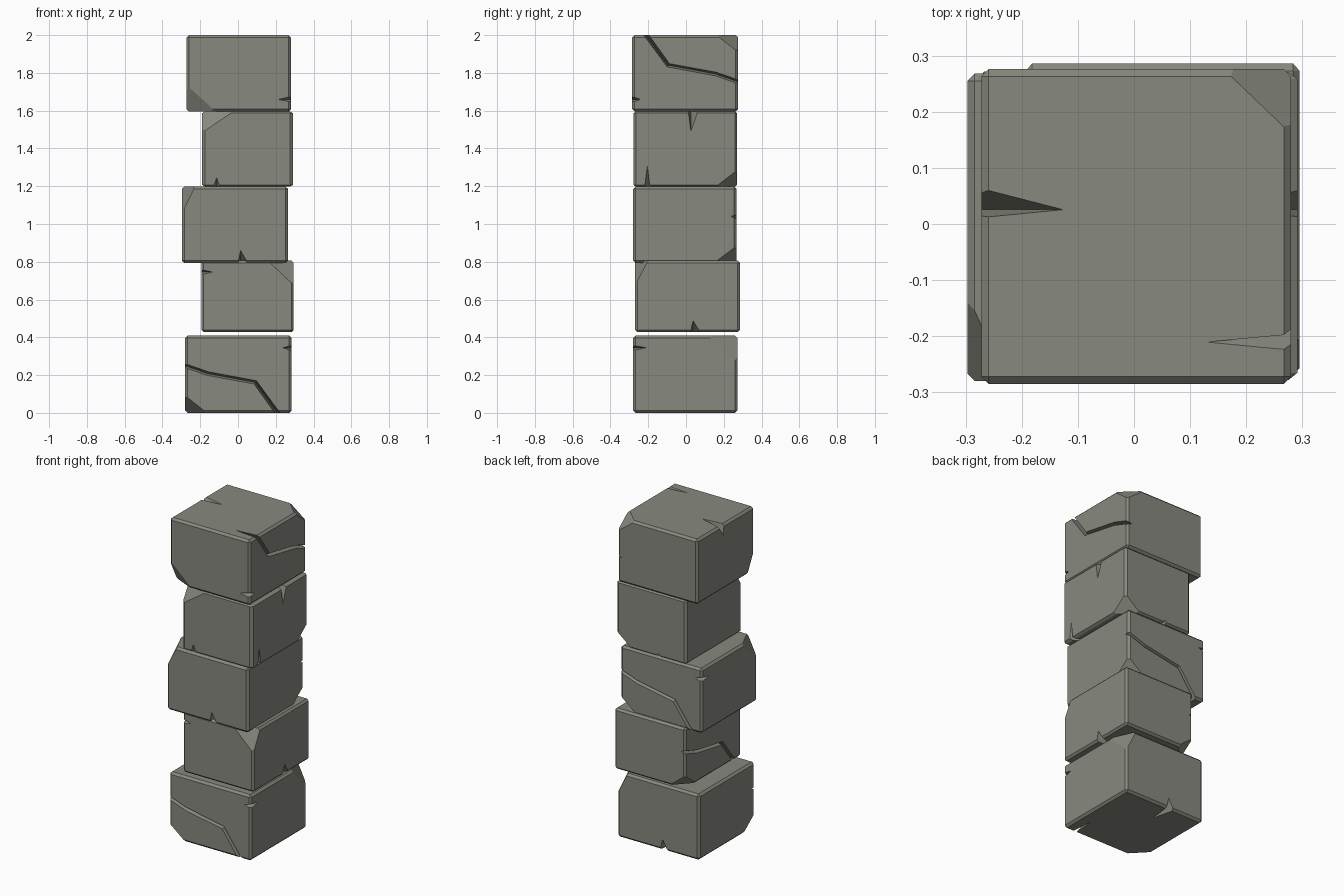
import bpy, bmesh
from mathutils import Vector, Matrix

if "Cube" in bpy.data.objects:
    bpy.data.objects.remove(bpy.data.objects["Cube"])

SIZE = Vector((0.56, 0.55, 0.405))
HX, HY, HZ = SIZE / 2


def to_object(name, bm):
    mesh = bpy.data.meshes.new(name)
    bm.to_mesh(mesh)
    bm.free()
    obj = bpy.data.objects.new(name, mesh)
    bpy.context.collection.objects.link(obj)
    return obj


def chop_corner(bm, signs, cuts):
    """Slice off a box corner, given the cut length along each edge."""
    corner = Vector(s * h for s, h in zip(signs, (HX, HY, HZ)))
    normal = Vector(s / c for s, c in zip(signs, cuts)).normalized()
    point = corner - Vector((signs[0] * cuts[0], 0, 0))
    geom = bm.verts[:] + bm.edges[:] + bm.faces[:]
    res = bmesh.ops.bisect_plane(bm, geom=geom, plane_co=point, plane_no=normal, clear_outer=True)
    edges = [e for e in res["geom_cut"] if isinstance(e, bmesh.types.BMEdge)]
    bmesh.ops.edgeloop_fill(bm, edges=edges)


def wedge(bm, points, outward):
    """Chip shape: two points on an edge and one tip on each side."""
    verts = [bm.verts.new(Vector(p) + Vector(outward)) for p in points]
    for i in range(4):
        bm.faces.new([v for j, v in enumerate(verts) if j != i])


def crack(bm, path):
    """V-shaped groove across the front; path holds x, z, depth."""
    rings = []
    for i, (x, z, depth) in enumerate(path):
        a, b = path[max(i - 1, 0)], path[min(i + 1, len(path) - 1)]
        d = Vector((b[0] - a[0], b[1] - a[1])).normalized() * 0.012
        y = -HY - 0.006
        rings.append([bm.verts.new(p) for p in (
            (x - d.y, y, z + d.x), (x + d.y, y, z - d.x), (x, -HY + depth, z))])
    for r, s in zip(rings, rings[1:]):
        for i in range(3):
            j = (i + 1) % 3
            bm.faces.new((r[i], r[j], s[j], s[i]))
    bm.faces.new(rings[0])
    bm.faces.new(rings[-1])


# Base stone: bevelled box with two broken corners
bm = bmesh.new()
bmesh.ops.create_cube(bm, size=1)
bmesh.ops.scale(bm, vec=SIZE, verts=bm.verts)
bmesh.ops.bevel(bm, geom=bm.edges[:], offset=0.013, segments=1, profile=0.5, affect='EDGES')
chop_corner(bm, (-1, -1, -1), (0.115, 0.12, 0.09))
chop_corner(bm, (1, 1, 1), (0.07, 0.155, 0.14))
bmesh.ops.recalc_face_normals(bm, faces=bm.faces[:])
stone = to_object("base_stone", bm)

# Chips and the crack
bm = bmesh.new()
wedge(bm, [(-0.07, HY, -HZ), (-0.015, HY, -HZ), (-0.03, HY, -HZ + 0.07), (-0.03, HY - 0.155, -HZ)],
      (0, 0.003, -0.003))
wedge(bm, [(HX, -HY, 0.153), (HX, -HY, 0.121), (HX - 0.05, -HY, 0.138), (HX, -HY + 0.075, 0.138)],
      (0.003, -0.003, 0))
crack(bm, [(-0.31, 0.055, 0.03), (-0.16, 0.003, 0.03), (0.09, -0.043, 0.035), (0.215, -0.215, 0.155)])
bmesh.ops.recalc_face_normals(bm, faces=bm.faces[:])
cutter = to_object("stone_cutter", bm)
cutter.hide_render = True

mod = stone.modifiers.new("chips", 'BOOLEAN')
mod.operation, mod.solver, mod.object = 'DIFFERENCE', 'EXACT', cutter
deps = bpy.context.evaluated_depsgraph_get()
base = bpy.data.meshes.new_from_object(stone.evaluated_get(deps))
bpy.data.objects.remove(stone)
bpy.data.objects.remove(cutter)

# Dark grey stone colour
grey = bpy.data.materials.new("dark_stone")
grey.diffuse_color = (0.245, 0.25, 0.21, 1)
grey.use_nodes = True
grey.node_tree.nodes["Principled BSDF"].inputs["Base Color"].default_value = grey.diffuse_color
base.materials.clear()
base.materials.append(grey)

# Stack: where the base x, y, z axes point, then the low and high bounds
X, Y, Z = Vector((1, 0, 0)), Vector((0, 1, 0)), Vector((0, 0, 1))
STACK = [
    ((X, Y, Z), (-0.28, -0.28, 0.0), (0.284, 0.272, 0.41)),
    ((-Y, X, Z), (-0.193, -0.27, 0.427), (0.295, 0.286, 0.806)),
    ((-X, -Y, Z), (-0.297, -0.28, 0.794), (0.265, 0.268, 1.198)),
    ((-Y, Z, -X), (-0.19, -0.278, 1.198), (0.291, 0.271, 1.596)),
    ((-Y, -X, -Z), (-0.272, -0.285, 1.595), (0.28, 0.276, 2.0)),
]
for n, (axes, low, high) in enumerate(STACK, 1):
    low, high = Vector(low), Vector(high)
    turn = Matrix(axes).transposed()
    turned = turn @ SIZE
    scale = Matrix.Diagonal([(high[i] - low[i]) / abs(turned[i]) for i in range(3)])
    mesh = base.copy()
    mesh.transform(Matrix.Translation((low + high) / 2) @ (scale @ turn).to_4x4())
    obj = bpy.data.objects.new(f"stone_{n}", mesh)
    bpy.context.collection.objects.link(obj)
